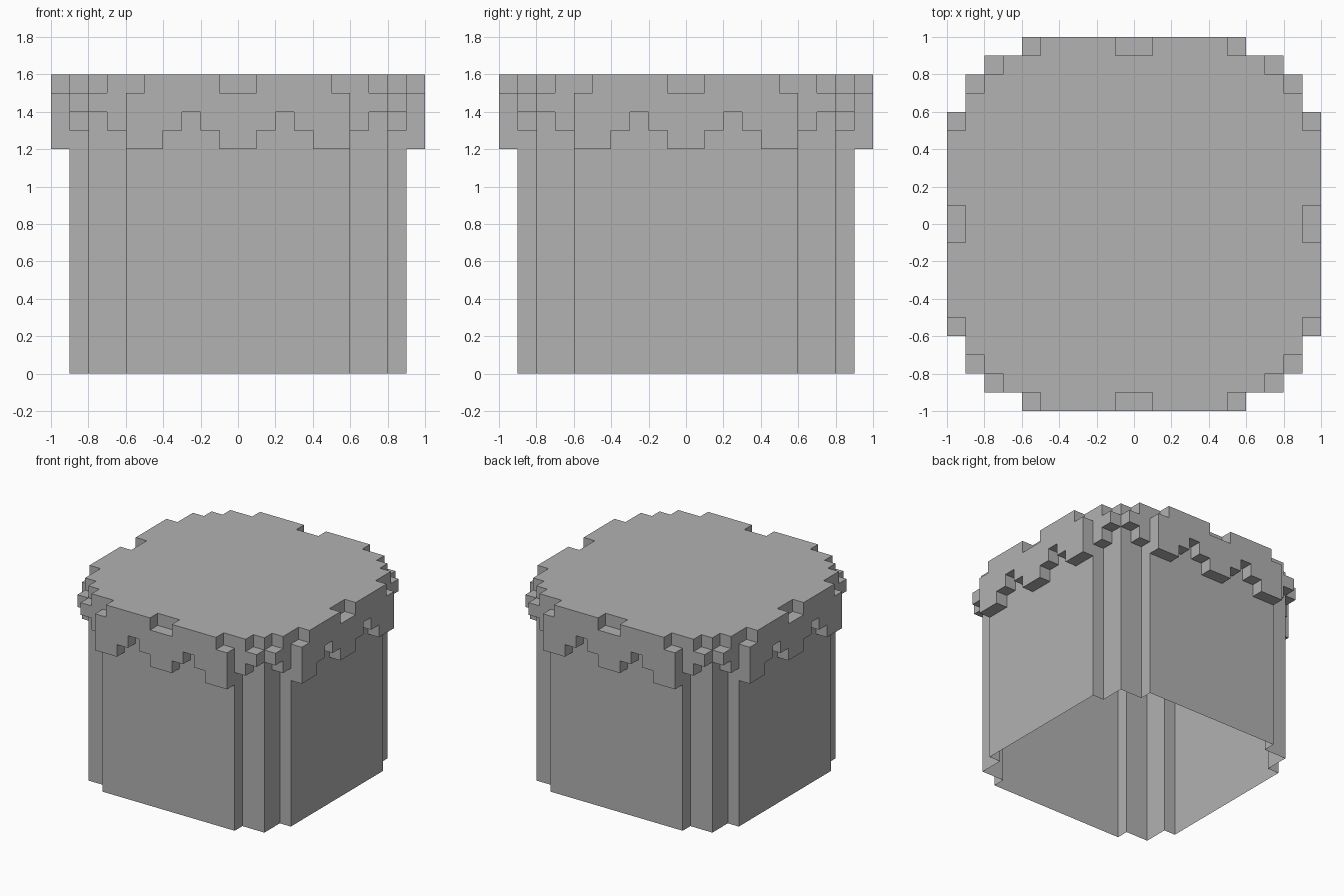
import bpy
import bmesh
from math import pi
from mathutils import Matrix

cube = bpy.data.objects.get("Cube")
if cube:
    bpy.data.objects.remove(cube, do_unlink=True)

grey = bpy.data.materials.new("plain grey")
grey.use_nodes = True
color = (0.445, 0.445, 0.445, 1)
grey.diffuse_color = color
grey.node_tree.nodes["Principled BSDF"].inputs["Base Color"].default_value = color


def make_object(name, bm):
    mesh = bpy.data.meshes.new(name)
    bm.to_mesh(mesh)
    bm.free()
    mesh.materials.append(grey)
    obj = bpy.data.objects.new(name, mesh)
    bpy.context.collection.objects.link(obj)
    return obj


def mirrored(profile):
    return [(-x, z) for x, z in reversed(profile)]


def add_slab(bm, profile, y, closed):
    """Front-facing profile with side walls going back one step, open behind."""
    front = [bm.verts.new((x, y, z)) for x, z in profile]
    back = [bm.verts.new((x, y + 0.1, z)) for x, z in profile]
    bm.faces.new(front)
    n = len(profile)
    for i in range(n if closed else n - 1):
        j = (i + 1) % n
        bm.faces.new((front[j], front[i], back[i], back[j]))


# Body: hollow stepped column, closed on top and open below
height = 1.6
corner = [(0.9, 0.6), (0.8, 0.6), (0.8, 0.8), (0.6, 0.8), (0.6, 0.9)]
outline = []
for turn in range(4):
    outline += corner
    corner = [(-y, x) for x, y in corner]
bm = bmesh.new()
low = [bm.verts.new((x, y, 0)) for x, y in outline]
high = [bm.verts.new((x, y, height)) for x, y in outline]
for i in range(len(outline)):
    j = (i + 1) % len(outline)
    bm.faces.new((low[i], low[j], high[j], high[i]))
bm.faces.new(high)
make_object("body", bm)

# Fringe: ragged overhanging panel with a small tab beside each end
half_panel = [(0.1, 1.2), (0.1, 1.3), (0.2, 1.3), (0.2, 1.4), (0.3, 1.4),
              (0.3, 1.3), (0.4, 1.3), (0.4, 1.2), (0.6, 1.2), (0.6, 1.5),
              (0.5, 1.5), (0.5, 1.6), (0.1, 1.6), (0.1, 1.5)]
tab = [(0.6, 1.3), (0.7, 1.3), (0.7, 1.4), (0.8, 1.4),
       (0.8, 1.5), (0.7, 1.5), (0.7, 1.6), (0.6, 1.6)]
for turn, side in enumerate(("front", "left", "back", "right")):
    bm = bmesh.new()
    add_slab(bm, half_panel + mirrored(half_panel), -1.0, True)
    add_slab(bm, tab, -0.9, False)
    add_slab(bm, mirrored(tab), -0.9, False)
    bm.transform(Matrix.Rotation(turn * pi / 2, 4, "Z"))
    make_object(side + "_fringe", bm)
